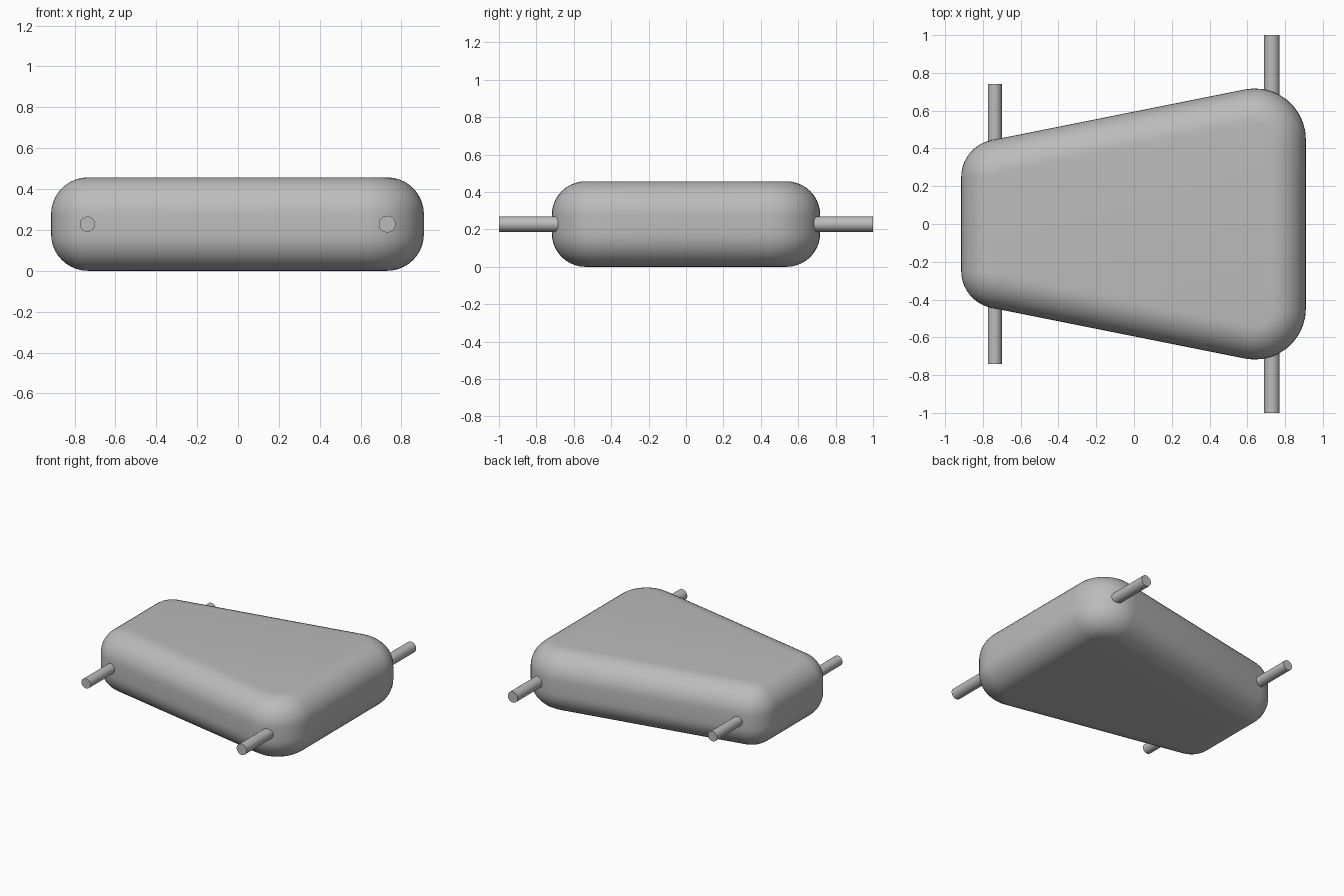
import bpy, bmesh, math
from mathutils import Vector

cube = bpy.data.objects.get("Cube")
if cube:
    bpy.data.objects.remove(cube, do_unlink=True)

grey = bpy.data.materials.new("plain_grey")
grey.use_nodes = True
colour = (0.5, 0.5, 0.5, 1)
grey.diffuse_color = colour
grey.node_tree.nodes["Principled BSDF"].inputs["Base Color"].default_value = colour

HEIGHT = 0.457
EDGE = 0.18      # radius of the rolled top and bottom edges
STEPS = 10       # segments per quarter roll and per corner

# Half widths of the wedge at its narrow and wide ends
X_NARROW, X_WIDE = -0.915, 0.91
Y_NARROW, Y_WIDE = 0.412, 0.777
R_NARROW, R_WIDE = 0.20, 0.27
LEAN = math.atan2(Y_WIDE - Y_NARROW, X_WIDE - X_NARROW)


def corner_centre(x_edge, radius, inward):
    """Centre of a corner arc touching the end and the slanted side."""
    x = x_edge + inward * radius
    y_side = Y_NARROW + (x - X_NARROW) * math.tan(LEAN)
    return x, y_side - radius / math.cos(LEAN)


def outline(inset):
    """Rounded wedge outline, counter-clockwise, shrunk by inset."""
    side = math.pi / 2 + LEAN
    wide = corner_centre(X_WIDE, R_WIDE, -1)
    narrow = corner_centre(X_NARROW, R_NARROW, 1)
    back = []
    for (cx, cy), radius, start, end in (
            (wide, R_WIDE, 0, side), (narrow, R_NARROW, side, math.pi)):
        for i in range(STEPS + 1):
            a = start + (end - start) * i / STEPS
            r = radius - inset
            back.append((cx + r * math.cos(a), cy + r * math.sin(a)))
    return back + [(x, -y) for x, y in reversed(back)]


def finish(obj):
    obj.data.materials.append(grey)
    bpy.ops.object.select_all(action="DESELECT")
    obj.select_set(True)
    bpy.context.view_layer.objects.active = obj
    bpy.ops.object.shade_smooth_by_angle(angle=math.radians(35))


# Body: stacked outlines following a quarter roll at the bottom and the top
levels = []
for i in range(STEPS + 1):
    a = math.pi / 2 * i / STEPS
    levels.append((EDGE * (1 - math.sin(a)), EDGE * (1 - math.cos(a))))
levels += [(inset, HEIGHT - z) for inset, z in reversed(levels)]

bm = bmesh.new()
rings = [[bm.verts.new((x, y, z)) for x, y in outline(inset)] for inset, z in levels]
for low, high in zip(rings, rings[1:]):
    for i in range(len(low)):
        j = (i + 1) % len(low)
        bm.faces.new((low[i], low[j], high[j], high[i]))
bm.faces.new(rings[-1])
bm.faces.new(list(reversed(rings[0])))
mesh = bpy.data.meshes.new("body")
bm.to_mesh(mesh)
bm.free()
body = bpy.data.objects.new("body", mesh)
bpy.context.collection.objects.link(body)
finish(body)

# Axles through both ends
for name, x, radius, length in (("narrow_axle", -0.737, 0.037, 1.48),
                                ("wide_axle", 0.73, 0.041, 2.0)):
    bpy.ops.mesh.primitive_cylinder_add(
        vertices=24, radius=radius, depth=length,
        location=(x, 0, HEIGHT / 2), rotation=(math.pi / 2, 0, 0))
    axle = bpy.context.object
    axle.name = name
    finish(axle)
